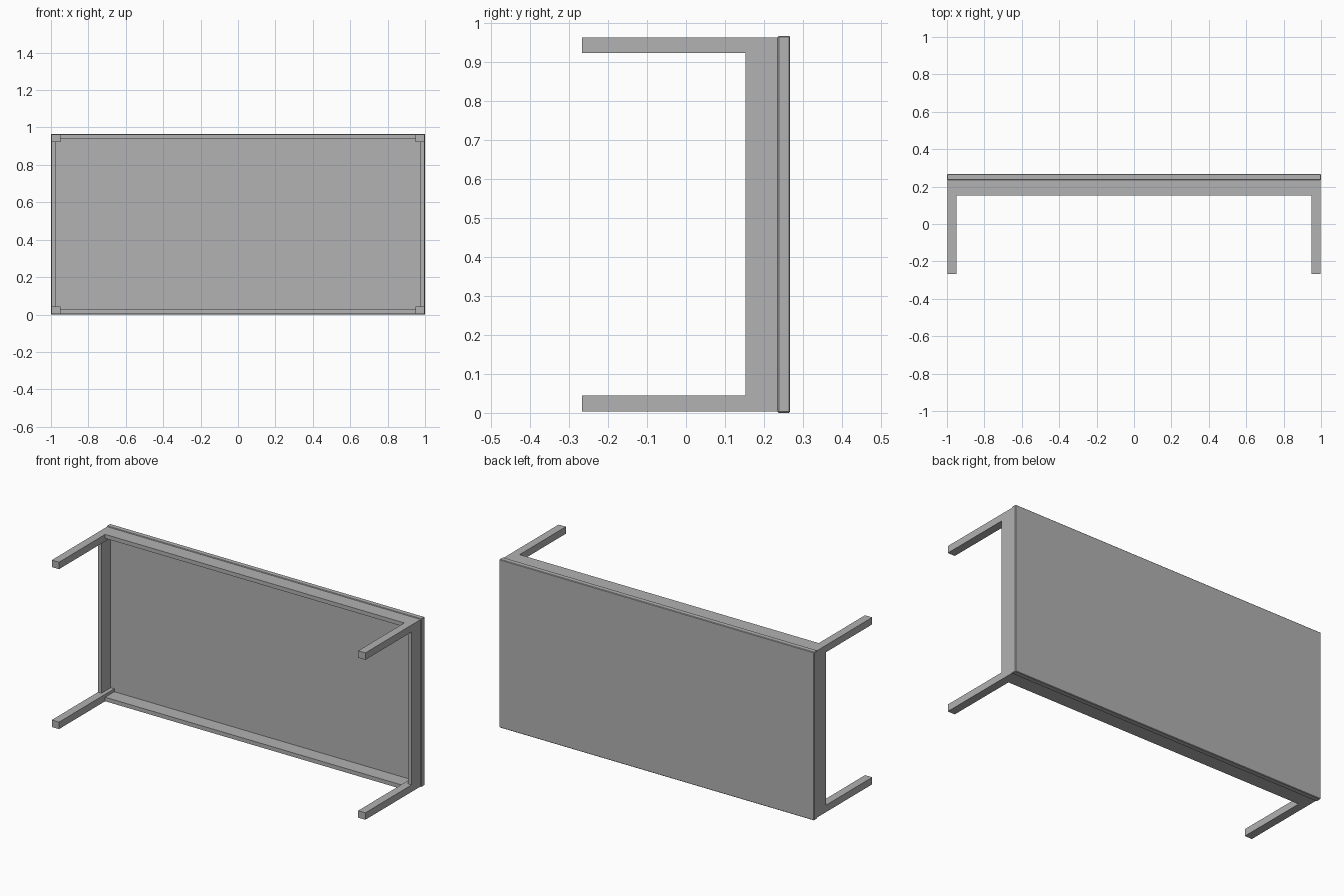
import bpy
from mathutils import Vector

cube = bpy.data.objects.get("Cube")
if cube:
    bpy.data.objects.remove(cube, do_unlink=True)

# Single plain grey
grey = bpy.data.materials.new("plain_grey")
grey.use_nodes = True
COLOUR = (0.445, 0.445, 0.445, 1.0)
grey.diffuse_color = COLOUR
grey.node_tree.nodes["Principled BSDF"].inputs["Base Color"].default_value = COLOUR


def box(name, low, high, bevel=0.0):
    """Axis-aligned box between two corners, with an optional chamfer."""
    low, high = Vector(low), Vector(high)
    bpy.ops.mesh.primitive_cube_add(size=1, location=(low + high) / 2)
    ob = bpy.context.object
    ob.name = name
    ob.scale = high - low
    bpy.ops.object.transform_apply(location=False, rotation=False, scale=True)
    ob.data.materials.append(grey)
    if bevel:
        mod = ob.modifiers.new("edge_chamfer", "BEVEL")
        mod.width = bevel
        mod.segments = 1
    return ob


# Table lying on its long edge: top faces +y, legs point to -y
HEIGHT = 0.966
FRONT, BACK = -0.267, 0.267
UNDERSIDE = 0.235
INSET = 0.004                  # frame set in from the edge of the top
LEG_X, LEG_Z = 0.046, 0.04
RAIL, RAIL_FRONT = 0.023, 0.152
X_OUT, Z_LOW, Z_HIGH = 1 - INSET, INSET, HEIGHT - INSET

# Table top with softened edges
box("table_top", (-1, UNDERSIDE, 0), (1, BACK, HEIGHT), 0.003)

for z_name, z0, z1, rail0, rail1 in (
        ("lower", Z_LOW, Z_LOW + LEG_Z, Z_LOW, Z_LOW + RAIL),
        ("upper", Z_HIGH - LEG_Z, Z_HIGH, Z_HIGH - RAIL, Z_HIGH)):
    # Long apron rail between the legs
    inner = X_OUT - LEG_X
    box(f"{z_name}_long_apron", (-inner, RAIL_FRONT, rail0), (inner, UNDERSIDE, rail1))
    # Legs at both ends
    for x_name, side in (("left", 1), ("right", -1)):
        xs = sorted((side * inner, side * X_OUT))
        box(f"{z_name}_{x_name}_leg", (xs[0], FRONT, z0), (xs[1], UNDERSIDE, z1))

# Short apron rails
for x_name, side in (("left", 1), ("right", -1)):
    xs = sorted((side * (X_OUT - RAIL), side * X_OUT))
    box(f"{x_name}_short_apron", (xs[0], RAIL_FRONT, Z_LOW + LEG_Z),
        (xs[1], UNDERSIDE, Z_HIGH - LEG_Z))
